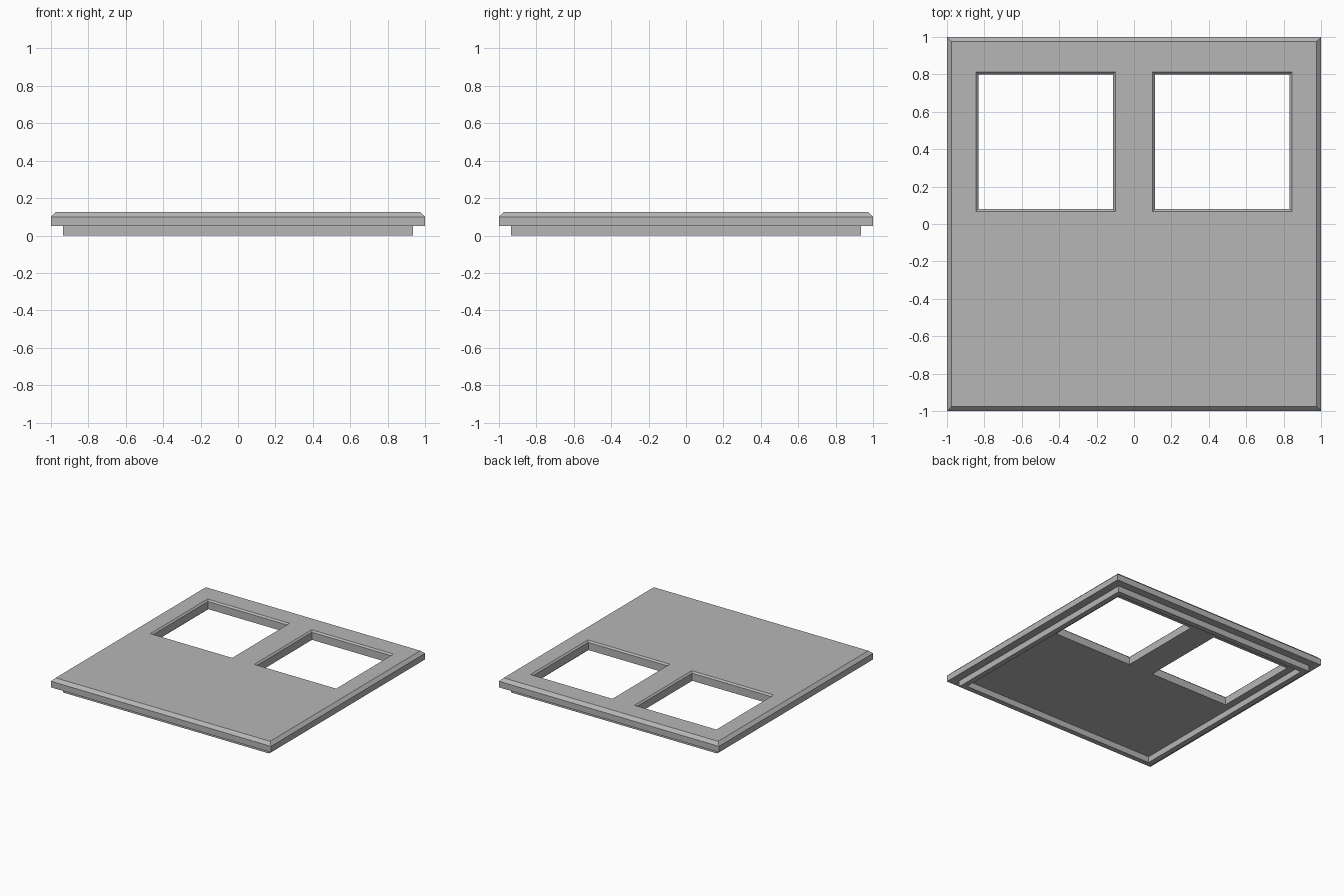
import bpy
import bmesh

cube = bpy.data.objects.get("Cube")
if cube:
    bpy.data.objects.remove(cube, do_unlink=True)

# Single flat grey
grey = bpy.data.materials.new("plain grey")
grey.use_nodes = True
colour = (0.47, 0.47, 0.47, 1)
grey.diffuse_color = colour
grey.node_tree.nodes["Principled BSDF"].inputs["Base Color"].default_value = colour


def square_stack(name, levels, centre=(0, 0), capped=True):
    """Join square outlines, each given as (half width, height)."""
    bm = bmesh.new()
    cx, cy = centre
    corners = ((-1, -1), (1, -1), (1, 1), (-1, 1))
    loops = [[bm.verts.new((cx + sx * half, cy + sy * half, z)) for sx, sy in corners]
             for half, z in levels]
    for low, high in zip(loops, loops[1:]):
        for i in range(4):
            j = (i + 1) % 4
            bm.faces.new((low[i], low[j], high[j], high[i]))
    if capped:
        bm.faces.new(loops[0][::-1])
        bm.faces.new(loops[-1])
    mesh = bpy.data.meshes.new(name)
    bm.to_mesh(mesh)
    bm.free()
    mesh.materials.append(grey)
    obj = bpy.data.objects.new(name, mesh)
    bpy.context.collection.objects.link(obj)
    return obj


BASE, TOP = 0.05, 0.125

# Panel with a chamfered upper edge
panel = square_stack("panel", [(1, BASE), (1, 0.1), (0.975, TOP)])

# Two square openings, flared at the top surface
for side, label in ((-1, "right"), (1, "left")):
    cutter = square_stack(label + "_opening_cutter",
                          [(0.36, 0), (0.36, 0.1125), (0.385, 0.1375)],
                          centre=(side * 0.4725, 0.44))
    cutter.hide_render = True
    cut = panel.modifiers.new(label + "_opening", "BOOLEAN")
    cut.operation = "DIFFERENCE"
    cut.solver = "EXACT"
    cut.object = cutter
    bpy.context.view_layer.objects.active = panel
    bpy.ops.object.modifier_apply(modifier=cut.name)
    bpy.data.objects.remove(cutter, do_unlink=True)

# Thin locating rim underneath, open where it meets the panel
square_stack("underside_rim",
             [(0.892, BASE), (0.892, 0), (0.935, 0), (0.935, BASE)], capped=False)
